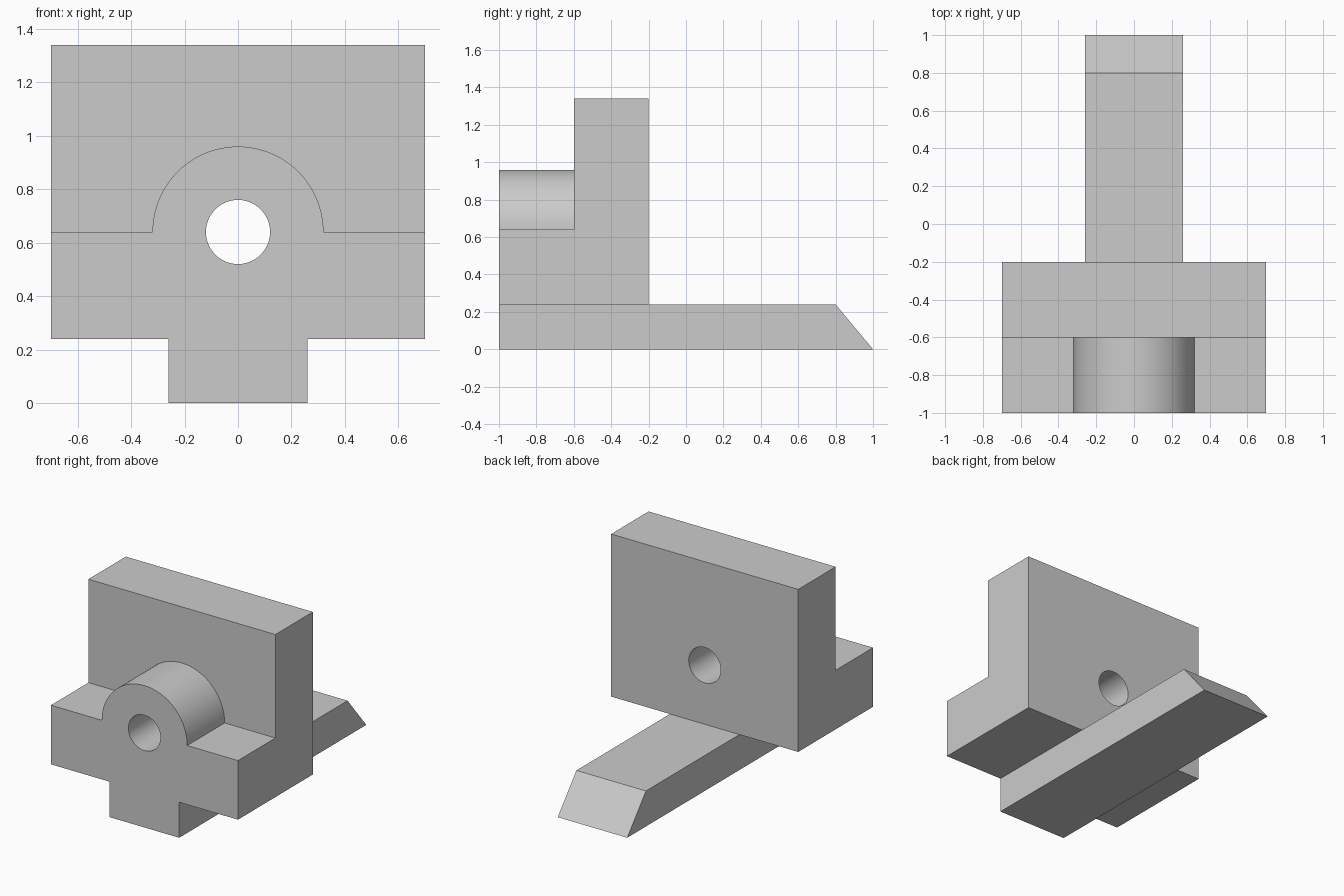
import bpy
import math
from mathutils import Vector

cube = bpy.data.objects.get("Cube")
if cube:
    bpy.data.objects.remove(cube, do_unlink=True)

# One plain grey for the whole part
grey = bpy.data.materials.new("plain grey")
grey.use_nodes = True
colour = (0.6, 0.6, 0.6, 1)
grey.diffuse_color = colour
grey.node_tree.nodes["Principled BSDF"].inputs["Base Color"].default_value = colour

HALF, BASE, AXIS, TOP = 0.70, 0.24, 0.64, 1.34
RAIL, BOSS, BORE = 0.26, 0.32, 0.12


def prism(name, profile, direction):
    """Sweep a closed planar profile along a direction into a solid."""
    n = len(profile)
    near = [Vector(p) for p in profile]
    verts = near + [p + Vector(direction) for p in near]
    faces = [list(range(n)), list(range(2 * n - 1, n - 1, -1))]
    faces += [[(i + 1) % n, i, i + n, (i + 1) % n + n] for i in range(n)]
    mesh = bpy.data.meshes.new(name)
    mesh.from_pydata(verts, [], faces)
    mesh.materials.append(grey)
    obj = bpy.data.objects.new(name, mesh)
    bpy.context.collection.objects.link(obj)
    bpy.context.view_layer.objects.active = obj
    bpy.ops.object.select_all(action="DESELECT")
    obj.select_set(True)
    bpy.ops.object.mode_set(mode="EDIT")
    bpy.ops.mesh.select_all(action="SELECT")
    bpy.ops.mesh.normals_make_consistent(inside=False)
    bpy.ops.object.mode_set(mode="OBJECT")
    return obj


def arc(radius, sweep, steps, y):
    return [(radius * math.cos(sweep * i / steps), y,
             AXIS + radius * math.sin(sweep * i / steps)) for i in range(steps + 1)]


def combine(target, other, operation):
    mod = target.modifiers.new(operation.lower(), "BOOLEAN")
    mod.operation = operation
    mod.solver = "EXACT"
    mod.object = other
    bpy.context.view_layer.objects.active = target
    bpy.ops.object.modifier_apply(modifier=mod.name)
    bpy.data.objects.remove(other, do_unlink=True)


# Stepped body: low front shelf and tall back plate
body = prism("bracket_body", [(-HALF, -1, BASE), (-HALF, -0.2, BASE), (-HALF, -0.2, TOP),
                              (-HALF, -0.6, TOP), (-HALF, -0.6, AXIS), (-HALF, -1, AXIS)],
             (2 * HALF, 0, 0))

# Rounded boss over the shelf, sunk into the shelf and plate for a clean union
boss_profile = arc(BOSS, math.pi, 48, -1) + [(-BOSS, -1, 0.4), (BOSS, -1, 0.4)]
boss = prism("bore_boss", boss_profile, (0, 0.6, 0))
combine(body, boss, "UNION")

# Long guide rail with a sloped tail
rail = prism("guide_rail", [(-RAIL, -1, 0), (-RAIL, 1, 0), (-RAIL, 0.8, BASE),
                            (-RAIL, -1, BASE)], (2 * RAIL, 0, 0))
combine(body, rail, "UNION")

# Through bore
bore = prism("bore_cutter", arc(BORE, 2 * math.pi, 48, -1.2)[:-1], (0, 1.2, 0))
bore.hide_render = True
combine(body, bore, "DIFFERENCE")

bpy.ops.object.select_all(action="DESELECT")
body.select_set(True)
bpy.context.view_layer.objects.active = body
bpy.ops.object.shade_smooth_by_angle(angle=math.radians(30))
